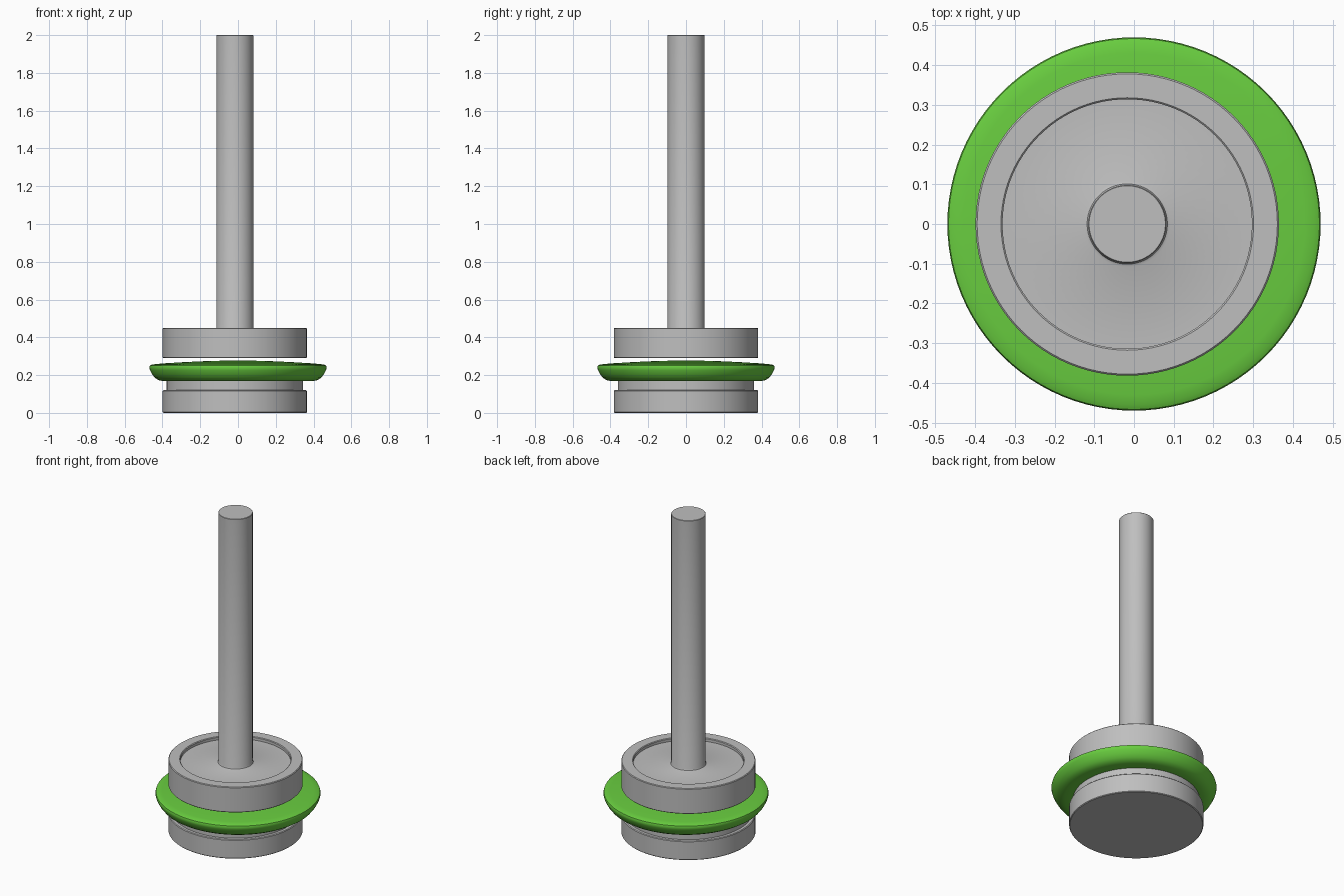
import bpy, bmesh, math

if "Cube" in bpy.data.objects:
    bpy.data.objects.remove(bpy.data.objects["Cube"])

STEPS = 96
AXIS_X = -0.017  # metal parts sit slightly off the seal's centre


def material(name, rgb):
    m = bpy.data.materials.new(name)
    m.diffuse_color = (*rgb, 1.0)
    m.use_nodes = True
    m.node_tree.nodes["Principled BSDF"].inputs["Base Color"].default_value = m.diffuse_color
    return m


steel = material("steel grey", (0.52, 0.52, 0.52))
green = material("rubber green", (0.14, 0.61, 0.05))


def lathe(name, profile, mat, x=0.0):
    """Spin a closed (radius, z) profile, listed bottom to top, around z."""
    bm = bmesh.new()
    rings = []
    for r, z in profile:
        if r == 0:
            rings.append([bm.verts.new((0, 0, z))] * STEPS)
        else:
            rings.append([bm.verts.new((r * math.cos(2 * math.pi * i / STEPS),
                                        r * math.sin(2 * math.pi * i / STEPS), z))
                          for i in range(STEPS)])
    for a, b in zip(rings, rings[1:]):
        for i in range(STEPS):
            j = (i + 1) % STEPS
            loop = list(dict.fromkeys((a[i], a[j], b[j], b[i])))
            bm.faces.new(loop)
    bmesh.ops.recalc_face_normals(bm, faces=bm.faces)
    mesh = bpy.data.meshes.new(name)
    bm.to_mesh(mesh)
    bm.free()
    mesh.materials.append(mat)
    obj = bpy.data.objects.new(name, mesh)
    obj.location.x = x
    bpy.context.collection.objects.link(obj)
    bpy.ops.object.select_all(action='DESELECT')
    obj.select_set(True)
    bpy.context.view_layer.objects.active = obj
    bpy.ops.object.shade_smooth_by_angle(angle=math.radians(40))
    return obj


# Lower disc with its stepped neck
lathe("lower_disc", [(0, 0), (0.378, 0), (0.382, 0.004), (0.382, 0.116),
                     (0.378, 0.12), (0.361, 0.12), (0.361, 0.20), (0, 0.20)],
      steel, AXIS_X)

# Domed rubber seal, tapering inward underneath
lathe("rubber_seal", [(0, 0.168), (0.37, 0.168), (0.395, 0.168), (0.42, 0.173),
                      (0.44, 0.186), (0.455, 0.205), (0.466, 0.226), (0.47, 0.24),
                      (0.467, 0.25), (0.455, 0.256), (0.43, 0.259), (0.38, 0.263),
                      (0.28, 0.269), (0.15, 0.275), (0, 0.278)], green)

# Upper disc with a shallow recess and the rod rising from it
lathe("upper_disc_and_rod", [(0, 0.29), (0.378, 0.29), (0.382, 0.294), (0.382, 0.446),
                             (0.378, 0.45), (0.318, 0.45), (0.314, 0.446), (0.314, 0.43),
                             (0.108, 0.43), (0.101, 0.433), (0.098, 0.44),
                             (0.098, 1.998), (0.096, 2.0), (0, 2.0)],
      steel, AXIS_X)
